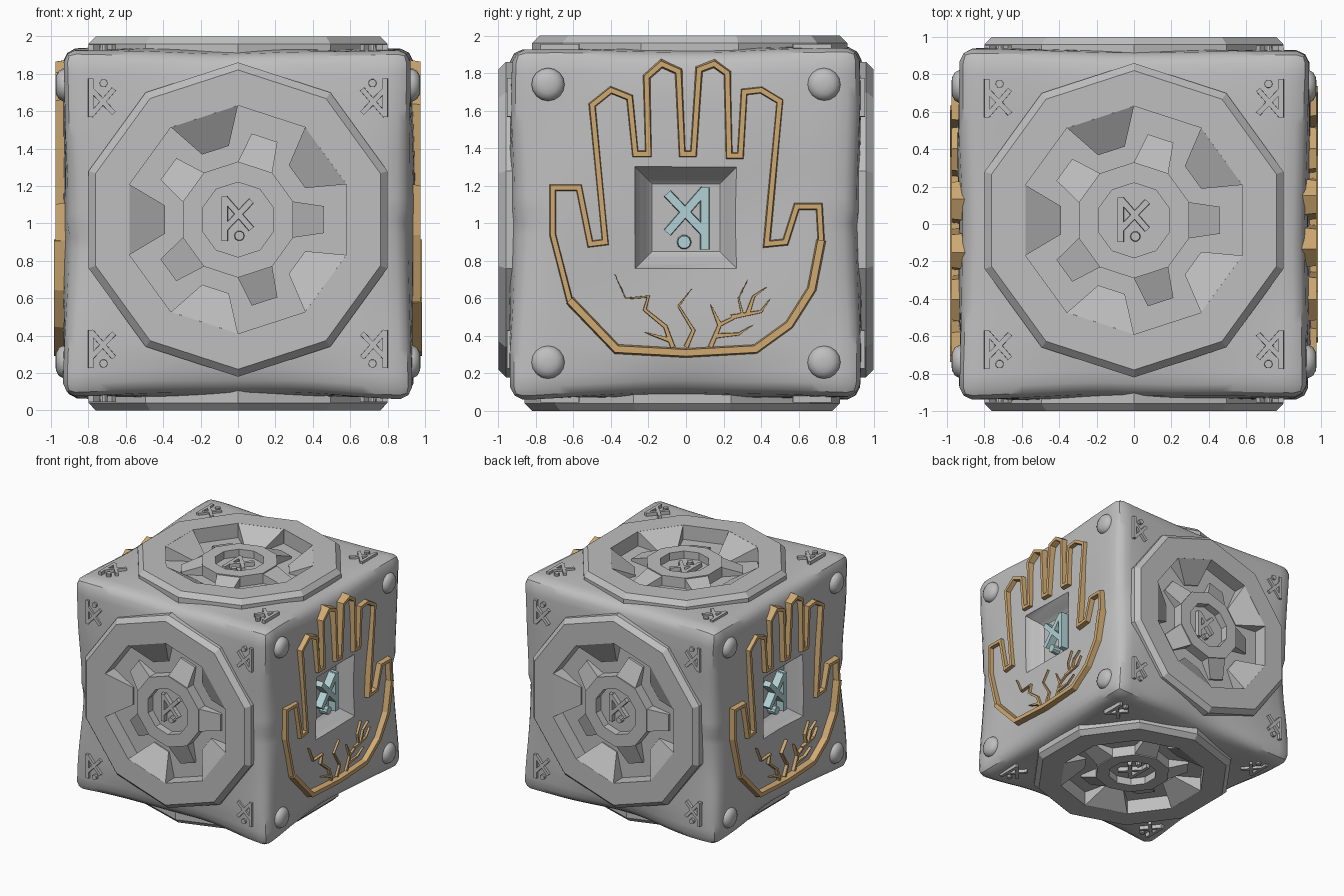
import bpy, bmesh, math
from mathutils import Matrix, Vector, noise

if "Cube" in bpy.data.objects:
    bpy.data.objects.remove(bpy.data.objects["Cube"], do_unlink=True)


def material(name, color):
    mat = bpy.data.materials.new(name)
    mat.use_nodes = True
    mat.diffuse_color = (*color, 1)
    shader = mat.node_tree.nodes["Principled BSDF"]
    shader.inputs["Base Color"].default_value = (*color, 1)
    shader.inputs["Roughness"].default_value = 0.7
    return mat


stone = material("grey stone", (0.52, 0.52, 0.52))
gold = material("warm gold", (0.62, 0.40, 0.17))
teal = material("pale teal", (0.44, 0.64, 0.66))


def frame(across, up, out):
    """Local axes of one side of the block: across, up and outwards."""
    m = Matrix((across, up, out)).transposed().to_4x4()
    m.translation = (0, 0, 1)
    return m


X, Y, Z = Vector((1, 0, 0)), Vector((0, 1, 0)), Vector((0, 0, 1))
medallion_sides = {"front": frame(X, Z, -Y), "top": frame(X, Y, Z),
                   "back": frame(-X, Z, Y), "bottom": frame(X, -Y, -Z)}
hand_sides = {"left": frame(Y, Z, X), "right": frame(-Y, Z, -X)}


def make(name, bm, mat, matrix=Matrix(), smooth=False):
    bm.transform(matrix)
    bmesh.ops.recalc_face_normals(bm, faces=bm.faces)
    mesh = bpy.data.meshes.new(name)
    bm.to_mesh(mesh)
    bm.free()
    mesh.materials.append(mat)
    obj = bpy.data.objects.new(name, mesh)
    bpy.context.collection.objects.link(obj)
    if smooth:
        shade(obj)
    return obj


def activate(obj):
    bpy.ops.object.select_all(action='DESELECT')
    obj.select_set(True)
    bpy.context.view_layer.objects.active = obj


def shade(obj):
    activate(obj)
    bpy.ops.object.shade_smooth_by_angle(angle=math.radians(32))


def lathe(bm, profile, sides, phase, center=(0, 0), matrix=Matrix()):
    """Closed stack of polygon rings, given as (radius, height)."""
    rings = []
    for r, h in profile:
        angles = [phase + math.tau * k / sides for k in range(sides)]
        rings.append([bm.verts.new(matrix @ Vector((center[0] + r * math.cos(a),
                      center[1] + r * math.sin(a), h))) for a in angles])
    for a, b in zip(rings, rings[1:]):
        for k in range(sides):
            j = (k + 1) % sides
            bm.faces.new((a[k], a[j], b[j], b[k]))
    bm.faces.new(rings[0])
    bm.faces.new(rings[-1])


def ribbon(bm, points, width, low, high, closed=False, taper=False, crown=0.5):
    """Mitred strip with sloping flanks along a flat path."""
    pts = [Vector(p) for p in points]
    n, rows = len(pts), []
    for i, p in enumerate(pts):
        before = pts[i - 1] if closed or i else p
        after = pts[(i + 1) % n] if closed or i < n - 1 else p
        d1, d2 = p - before, after - p
        d1 = (d1 if d1.length else d2).normalized()
        d2 = (d2 if d2.length else d1).normalized()
        side = Vector((-d1.y - d2.y, d1.x + d2.x)).normalized()
        side /= max(0.6, side.dot(Vector((-d1.y, d1.x))))
        w = width / 2 * (1 - 0.9 * i / (n - 1) if taper else 1)
        rows.append([bm.verts.new((*(p + side * w * s), h)) for s, h in
                     ((1, low), (crown, high), (-crown, high), (-1, low))])
    for a, b in zip(rows, rows[1:] + rows[:1] if closed else rows[1:]):
        for k in range(4):
            j = (k + 1) % 4
            bm.faces.new((a[k], a[j], b[j], b[k]))
    if not closed:
        bm.faces.new(rows[0])
        bm.faces.new(rows[-1])


def rune(center, scale, flip, low, high):
    """Crossed strokes, an upright bar and a dot."""
    bm = bmesh.new()

    def place(x, y):
        return center[0] + x * scale * flip[0], center[1] + y * scale * flip[1]
    for a, b in (((-.1, .14), (.1, -.07)), ((-.1, -.07), (.1, .16)), ((.1, .17), (.1, -.16))):
        ribbon(bm, (place(*a), place(*b)), .05 * scale, low, high, crown=0.85)
    lathe(bm, ((.04 * scale, low), (.034 * scale, high)), 10, 0, place(-.01, -.12))
    return bm


# Worn block: rounded box with gentle dents along its edges
bm = bmesh.new()
bmesh.ops.create_cube(bm, size=2)
bmesh.ops.subdivide_edges(bm, edges=bm.edges[:], cuts=27, use_grid_fill=True)
half, radius = 0.935, 0.08
for v in bm.verts:
    p = v.co * half
    core = Vector([max(-half + radius, min(half - radius, c)) for c in p])
    p = core + (p - core).normalized() * radius
    mid = [math.cos(c / half * math.pi / 2) ** 2 for c in p]
    edge = [min(1, max(0, abs(c) - 0.7) / 0.23) for c in p]
    for i in range(3):
        j, k = (i + 1) % 3, (i + 2) % 3
        dent = 0.035 * (edge[j] * mid[k] + edge[k] * mid[j])
        p[i] *= 1 - dent * edge[i] * (1.3 if p.z < 0 else 0.8)
    p += noise.noise_vector(p * 1.8) * 0.018
    v.co = p + Z
block = make("block", bm, stone)

# Sockets for the medallions and the sunken panels
bm = bmesh.new()
for m in medallion_sides.values():
    lathe(bm, ((.75, .82), (.75, 1.2)), 10, math.pi / 2, (0, .02), m)
for m in hand_sides.values():
    lathe(bm, [(s * math.sqrt(2), h) for s, h in
               ((.18, .82), (.215, .85), (.24, .9), (.27, .935), (.31, 1.1))],
          4, math.pi / 4, (0, .03), m)
cutter = make("socket_cutter", bm, stone)
cutter.hide_render = True
cut = block.modifiers.new("sockets", 'BOOLEAN')
cut.object, cut.operation, cut.solver = cutter, 'DIFFERENCE', 'EXACT'
activate(block)
bpy.ops.object.modifier_apply(modifier=cut.name)
bpy.data.objects.remove(cutter, do_unlink=True)
shade(block)


def wedge(bm, angle, near, far, low):
    """Ramp between two (radius, half width, height) edges."""
    turn = Matrix.Rotation(angle, 3, 'Z')
    ends = []
    for r, w, h in (near, far):
        ends.append([bm.verts.new(turn @ Vector(c) + Y * .02) for c in
                     ((r, -w, low), (r, w, low), (r, w, h), (r, -w, h))])
    a, b = ends
    for k in range(4):
        j = (k + 1) % 4
        bm.faces.new((a[k], a[j], b[j], b[k]))
    bm.faces.new(a)
    bm.faces.new(b)


# Medallions with five ramps, five hub spokes and runes
floor, hub = 0.875, 0.965
for side, m in medallion_sides.items():
    bm = bmesh.new()
    lathe(bm, ((.84, .84), (.84, .96), (.80, 1), (.61, 1), (.61, floor), (.31, floor),
               (.31, hub), (.2, hub), (.2, .9)), 10, math.pi / 2, (0, .02))
    for k in range(5):
        turn = math.tau * k / 5
        wedge(bm, turn + math.pi / 5, (.39, .075, floor + .01), (.58, .188, .999), floor - .01)
        wedge(bm, turn, (.27, .1, hub), (.46, .072, floor + .02), floor - .01)
    make(side + "_medallion", bm, stone, m)
    make(side + "_hub_rune", rune((0, .02), .72, (-1, 1), .89, .935), stone, m)
    for sx in (-1, 1):
        for sy in (-1, 1):
            bm = rune((.725 * sx, .675 * sy), .62, (sx, -sy), .88, .955)
            make(side + "_corner_rune", bm, stone, m)

# Hand outline, in hundredths: thumb, four fingers, little finger, palm
outline = ((-71, 19), (-57, 19), (-51, -11), (-43, -10), (-50, 63), (-40, 71), (-30, 67),
           (-27, 37), (-20, 37), (-21, 78), (-13, 85), (-4, 81), (-2, 37), (4, 37),
           (7, 82), (15, 85), (22, 80), (23, 36), (29, 36), (31, 70), (40, 71), (50, 65),
           (43, -11), (53, -10), (59, 9), (71, 9), (72, -9), (67, -35), (55, -54),
           (37, -67), (0, -69), (-37, -67), (-62, -41), (-71, -6))
# Root cracks growing from the palm edge
roots = (((-7, -66), (-11, -55), (-22, -46), (-20, -39), (-32, -40), (-38, -27)),
         ((0, -66), (4, -57), (-4, -44), (3, -35)),
         ((13, -66), (18, -54), (30, -48), (28, -40), (33, -30)),
         ((24, -50), (40, -47), (45, -40)), ((33, -48), (36, -39), (43, -34)),
         ((16, -60), (28, -59), (36, -54)), ((18, -54), (13, -43)), ((-9, -62), (-22, -58)))


def scaled(points):
    return [(x / 100, y / 100) for x, y in points]


for side, m in hand_sides.items():
    bm = bmesh.new()
    ribbon(bm, scaled(outline), .052, .87, .975, closed=True)
    ribbon(bm, scaled(outline[-8:-1]), .07, .87, .985)
    make(side + "_hand_outline", bm, gold, m)
    bm = bmesh.new()
    for path in roots:
        ribbon(bm, scaled(path), .045, .87, .96, taper=True)
    make(side + "_palm_roots", bm, gold, m)
    make(side + "_panel_rune", rune((0, .02), 1, (1, 1), .81, .885), teal, m)
    # Domed rivets in the corners
    for sx in (-1, 1):
        for sy in (-1, 1):
            bm = bmesh.new()
            lathe(bm, ((.088, .88), (.088, .935), (.075, .958), (.05, .972), (.02, .977)),
                  16, 0, (.735 * sx, .74 * sy))
            make(side + "_rivet", bm, stone, m, smooth=True)
